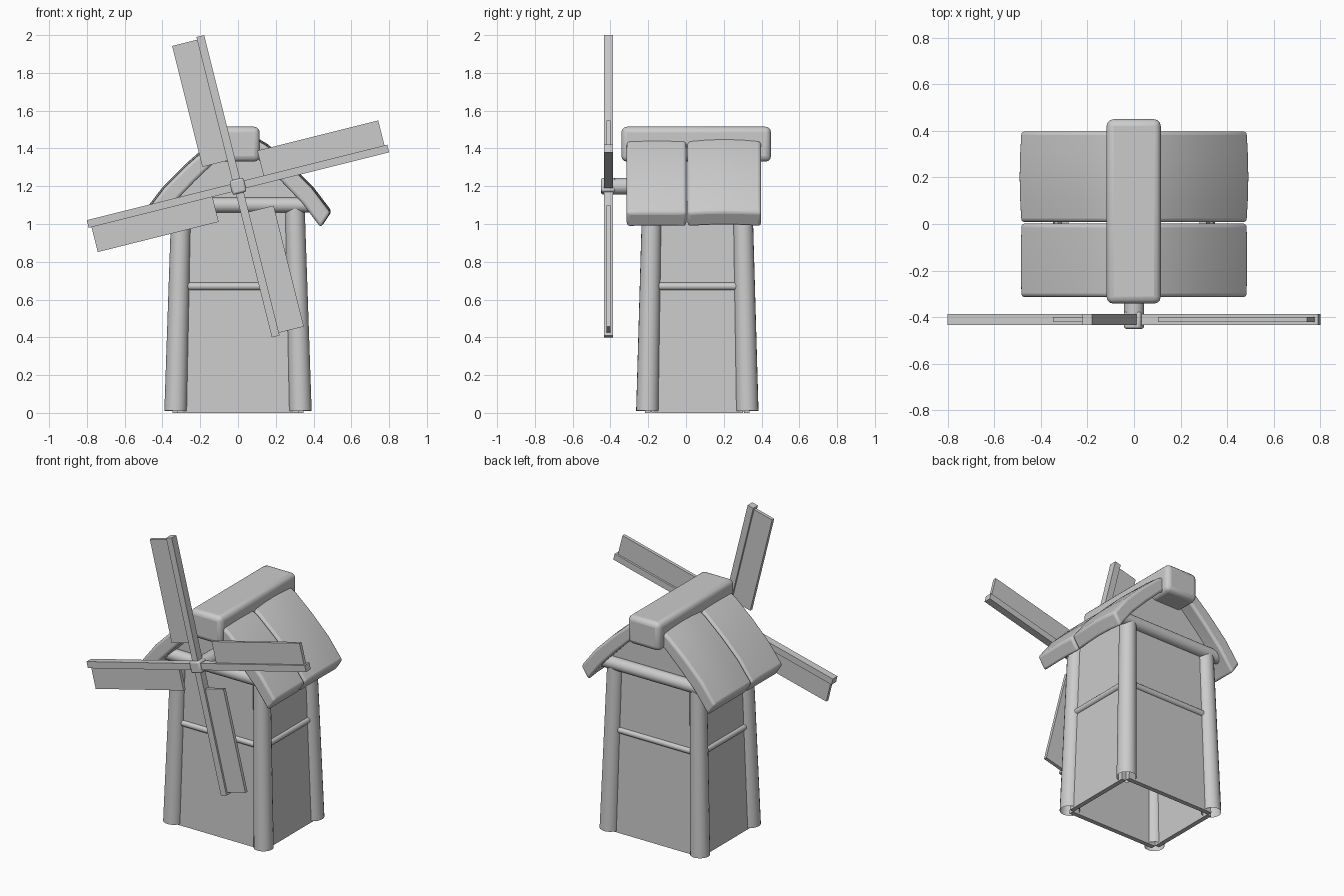
import bpy, bmesh, math
from mathutils import Vector, Matrix

if "Cube" in bpy.data.objects:
    bpy.data.objects.remove(bpy.data.objects["Cube"])

CY = 0.06            # centre of the tower in y
HUB = Vector((0, -0.41, 1.2))


def finish(name, bm, bevel=0, segs=3, angle=40):
    bmesh.ops.recalc_face_normals(bm, faces=bm.faces)
    me = bpy.data.meshes.new(name)
    bm.to_mesh(me)
    bm.free()
    ob = bpy.data.objects.new(name, me)
    bpy.context.collection.objects.link(ob)
    if bevel:
        m = ob.modifiers.new("round", 'BEVEL')
        m.width, m.segments = bevel, segs
        m.limit_method, m.angle_limit = 'ANGLE', math.radians(angle)
    bpy.ops.object.select_all(action='DESELECT')
    bpy.context.view_layer.objects.active = ob
    ob.select_set(True)
    bpy.ops.object.shade_smooth_by_angle(angle=math.radians(40))
    return ob


def box(name, lo, hi, bevel=0, segs=3, matrix=Matrix()):
    lo, hi = Vector(lo), Vector(hi)
    bm = bmesh.new()
    bmesh.ops.create_cube(bm, size=1)
    for v in bm.verts:
        v.co = matrix @ ((lo + hi) / 2 + v.co * (hi - lo))
    return finish(name, bm, bevel, segs)


def rings(name, sections, caps=True, bevel=0, angle=40):
    """Skin a list of closed sections with equal point counts."""
    bm = bmesh.new()
    loops = [[bm.verts.new(p) for p in s] for s in sections]
    n = len(loops[0])
    for a, b in zip(loops, loops[1:]):
        for i in range(n):
            bm.faces.new((a[i], a[(i + 1) % n], b[(i + 1) % n], b[i]))
    if caps:
        bm.faces.new(loops[0])
        bm.faces.new(loops[-1])
    return finish(name, bm, bevel, 3, angle)


def rod(name, a, b, r1, r2, caps=True, n=20):
    a, b = Vector(a), Vector(b)
    q = (b - a).to_track_quat('Z', 'Y')
    circle = [Vector((math.cos(t * math.tau / n), math.sin(t * math.tau / n), 0)) for t in range(n)]
    return rings(name, [[p + q @ (c * r) for c in circle] for p, r in ((a, r1), (b, r2))], caps)


def panel(name, half0, half1, d0, d1, s, side, top=1.12):
    """Leaning wall board: half widths and distances at bottom and top."""
    secs = []
    for inset in (0, .03):
        pts = [(-half0, d0 - inset, 0), (half0, d0 - inset, 0), (half1, d1 - inset, top), (-half1, d1 - inset, top)]
        secs.append([(s * d, CY + w, z) if side else (w, CY + s * d, z) for w, d, z in pts])
    rings(name, secs)


for s in (-1, 1):
    # Wall boards between the posts, open underneath
    panel("front_back_wall", .32, .29, .277, .250, s, False)
    panel("side_wall", .242, .225, .347, .312, s, True)
    # Gable boards under the roof
    G = [(-.385, 1.09), (.385, 1.09), (.3, 1.185), (.03, 1.43), (-.03, 1.43), (-.3, 1.185)]
    rings("gable", [[(x, CY + s * y, z) for x, z in G] for y in (.24, .21)])
    # Middle rails and eave beams
    rod("front_back_rail", (-.3, CY + s * .257, .67), (.3, CY + s * .257, .67), .02, .02)
    rod("side_rail", (s * .322, CY - .24, .67), (s * .322, CY + .24, .67), .02, .02)
    rod("eave_beam", (-.385, CY + s * .258, 1.1), (.385, CY + s * .258, 1.1), .04, .04)

# Corner posts
for sx in (-1, 1):
    for sy in (-1, 1):
        rod("corner_post", (sx * .330, CY + sy * .264, .01), (sx * .3, CY + sy * .24, 1.12),
            .060, .052, caps=False)

# Curved thatch slabs, two on each side
PROFILE = [(.04, 1.48), (.15, 1.415), (.27, 1.31), (.39, 1.19), (.489, 1.06),
           (.437, .982), (.34, 1.11), (.23, 1.225), (.12, 1.33), (.03, 1.4)]
for s in (-1, 1):
    for name, y0, y1, bulge in (("front_roof_slab", -.314, .002, .003), ("back_roof_slab", .008, .398, .011)):
        secs = []
        for k in range(5):
            t = k / 4
            d = bulge * math.sin(math.pi * t)
            secs.append([(s * (x + d * .7), y0 + (y1 - y0) * t, z + d * .7) for x, z in PROFILE])
        rings(name, secs, bevel=.016, angle=50)

# Ridge cap
box("ridge_cap", (-.118, -.342, 1.33), (.115, .45, 1.515), .03)

# Axle and hub
rod("axle", (0, -.40, 1.2), (0, -.15, 1.2), .044, .044)
tilt = math.atan2(.2, .8)
R0 = Matrix.Translation(HUB) @ Matrix.Rotation(-tilt, 4, 'Y')
box("hub", (-.038, -.04, -.038), (.038, .035, .038), .01, 2, R0)

# Four sails: a thick spar with a thin board along one edge
for k in range(4):
    M = Matrix.Translation(HUB) @ Matrix.Rotation(-tilt - k * math.pi / 2, 4, 'Y')
    box("sail_spar", (0, -.024, -.02), (.82, .024, .022), matrix=M)
    box("sail_board", (.145, -.011, .015), (.805, .011, .158), matrix=M)
